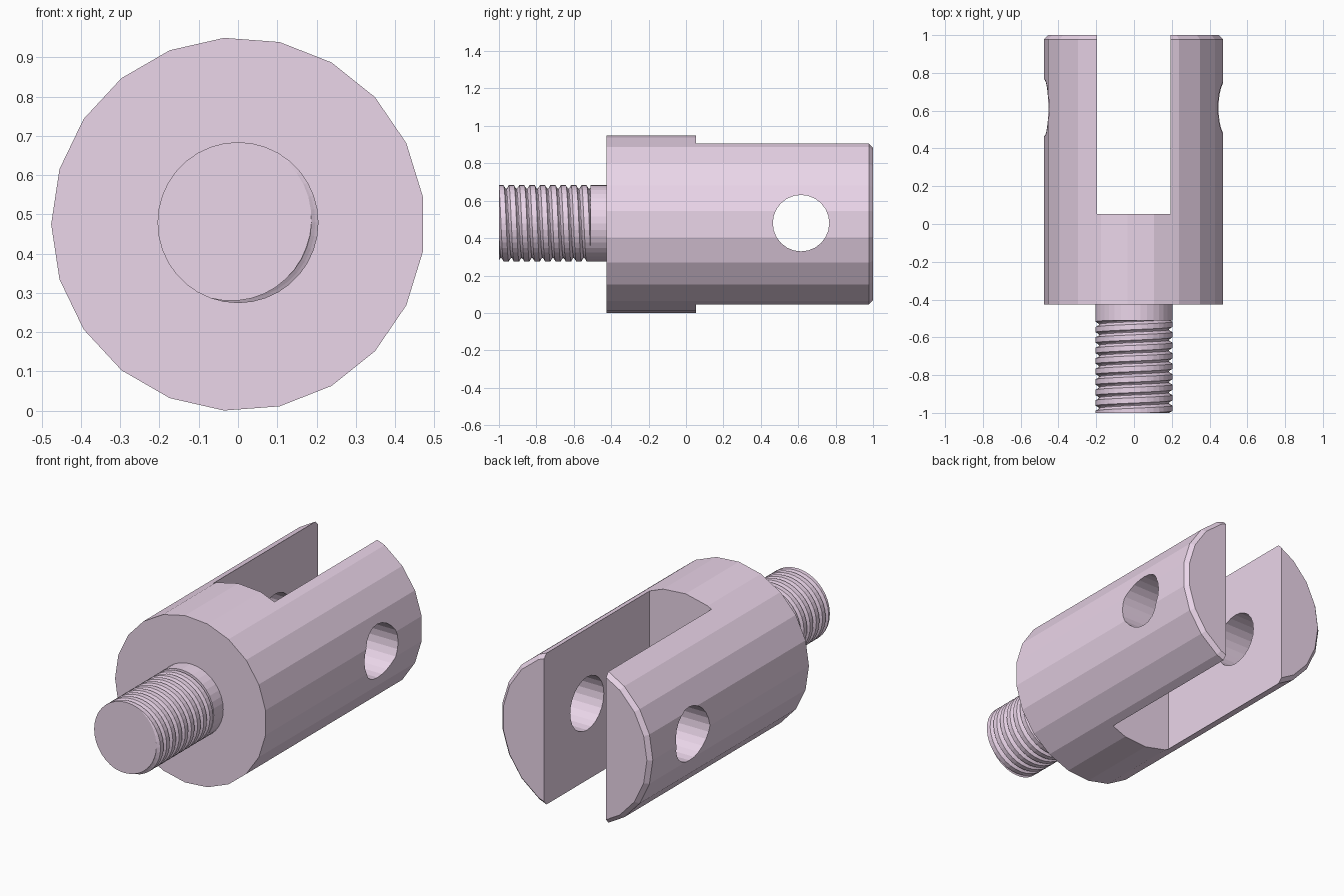
import bpy, bmesh
from math import cos, sin, pi, radians, floor
from mathutils import Matrix

if "Cube" in bpy.data.objects:
    bpy.data.objects.remove(bpy.data.objects["Cube"])

CZ = 0.475          # height of the long axis
TAU = 2 * pi

mat = bpy.data.materials.new("lavender")
mat.diffuse_color = (0.83, 0.67, 0.82, 1)
mat.use_nodes = True
mat.node_tree.nodes["Principled BSDF"].inputs["Base Color"].default_value = mat.diffuse_color


def loft(name, rings):
    """Skin a list of equal-length point rings and cap both ends."""
    bm = bmesh.new()
    rows = [[bm.verts.new(p) for p in ring] for ring in rings]
    n = len(rows[0])
    for a, b in zip(rows, rows[1:]):
        for i in range(n):
            j = (i + 1) % n
            bm.faces.new((a[i], a[j], b[j], b[i]))
    bm.faces.new(rows[0])
    bm.faces.new(rows[-1])
    bmesh.ops.remove_doubles(bm, verts=bm.verts, dist=1e-5)
    bmesh.ops.recalc_face_normals(bm, faces=bm.faces)
    mesh = bpy.data.meshes.new(name)
    bm.to_mesh(mesh)
    bm.free()
    mesh.materials.append(mat)
    obj = bpy.data.objects.new(name, mesh)
    bpy.context.collection.objects.link(obj)
    return obj


def ring(y, r, n, start=0.0):
    return [(r * cos(start + TAU * i / n), y, CZ + r * sin(start + TAU * i / n))
            for i in range(n)]


def cut(target, cutter):
    mod = target.modifiers.new("cut", 'BOOLEAN')
    mod.operation = 'DIFFERENCE'
    mod.solver = 'EXACT'
    mod.object = cutter
    bpy.context.view_layer.objects.active = target
    bpy.ops.object.modifier_apply(modifier=mod.name)
    bpy.data.objects.remove(cutter)


# Clevis body: 21-sided bar with a chamfered fork end
body = loft("clevis_body", [ring(y, r, 21, pi) for y, r in
                            ((-0.425, 0.476), (0.978, 0.476), (1.0, 0.454))])

# Slot between the two fork arms
x0, x1 = -0.197, 0.192
slot = loft("slot_cutter", [[(x0, y, -0.5), (x1, y, -0.5), (x1, y, 1.5), (x0, y, 1.5)]
                            for y in (0.053, 1.3)])
cut(body, slot)

# Cross hole for the pin
pin = loft("pin_cutter", [[(x, 0.615 + 0.151 * cos(TAU * i / 24), 0.48 + 0.151 * sin(TAU * i / 24))
                           for i in range(24)] for x in (-0.8, 0.8)])
cut(body, pin)

# Threaded stud: right-handed helical groove, plain shank next to the body
R, DEPTH, PITCH = 0.205, 0.02, 0.0555
Y0, Y1, SEG = -1.0, -0.51, 36
PROFILE = ((0, 0), (0.25, 0), (0.32, 0.4), (0.42, 0.85), (0.5, 1),
           (0.58, 0.85), (0.68, 0.4), (0.75, 0))


def groove(t):
    """Groove depth fraction at position t (0..1) along one pitch."""
    t -= floor(t)
    pts = PROFILE + ((1, 0),)
    for (a, da), (b, db) in zip(pts, pts[1:]):
        if t <= b:
            return da + (db - da) * (t - a) / (b - a)
    return 0


rings = []
for turn in range(-1, 11):
    for p, _ in PROFILE:
        row = []
        for i in range(SEG + 1):
            a = -TAU * i / SEG                      # turning this way advances +y
            base = Y0 - 0.5 * PITCH + PITCH * i / SEG
            y = min(max(base + (turn + p) * PITCH, Y0), Y1)
            r = R - DEPTH * groove((y - base) / PITCH)
            a += radians(-20)
            row.append((r * cos(a), y, CZ + 0.004 + r * sin(a)))
        rings.append(row)

bm = bmesh.new()
rows = [[bm.verts.new(p) for p in row] for row in rings]
for a, b in zip(rows, rows[1:]):
    for i in range(SEG):
        bm.faces.new((a[i], a[i + 1], b[i + 1], b[i]))
# End cap follows the first clamped row; the shank continues from the last
bm.faces.new(rows[0][:SEG])
prev = rows[-1][:SEG]
for y in (Y1, -0.42):
    nxt = []
    for i in range(SEG):
        a = -TAU * i / SEG + radians(-20)
        nxt.append(bm.verts.new((R * cos(a), y, CZ + 0.004 + R * sin(a))))
    for i in range(SEG):
        j = (i + 1) % SEG
        bm.faces.new((prev[i], prev[j], nxt[j], nxt[i]))
    prev = nxt
bm.faces.new(prev)
bmesh.ops.remove_doubles(bm, verts=bm.verts, dist=1e-5)
bmesh.ops.dissolve_degenerate(bm, edges=bm.edges, dist=1e-6)
bmesh.ops.recalc_face_normals(bm, faces=bm.faces)
mesh = bpy.data.meshes.new("threaded_stud")
bm.to_mesh(mesh)
bm.free()
mesh.materials.append(mat)
stud = bpy.data.objects.new("threaded_stud", mesh)
bpy.context.collection.objects.link(stud)
